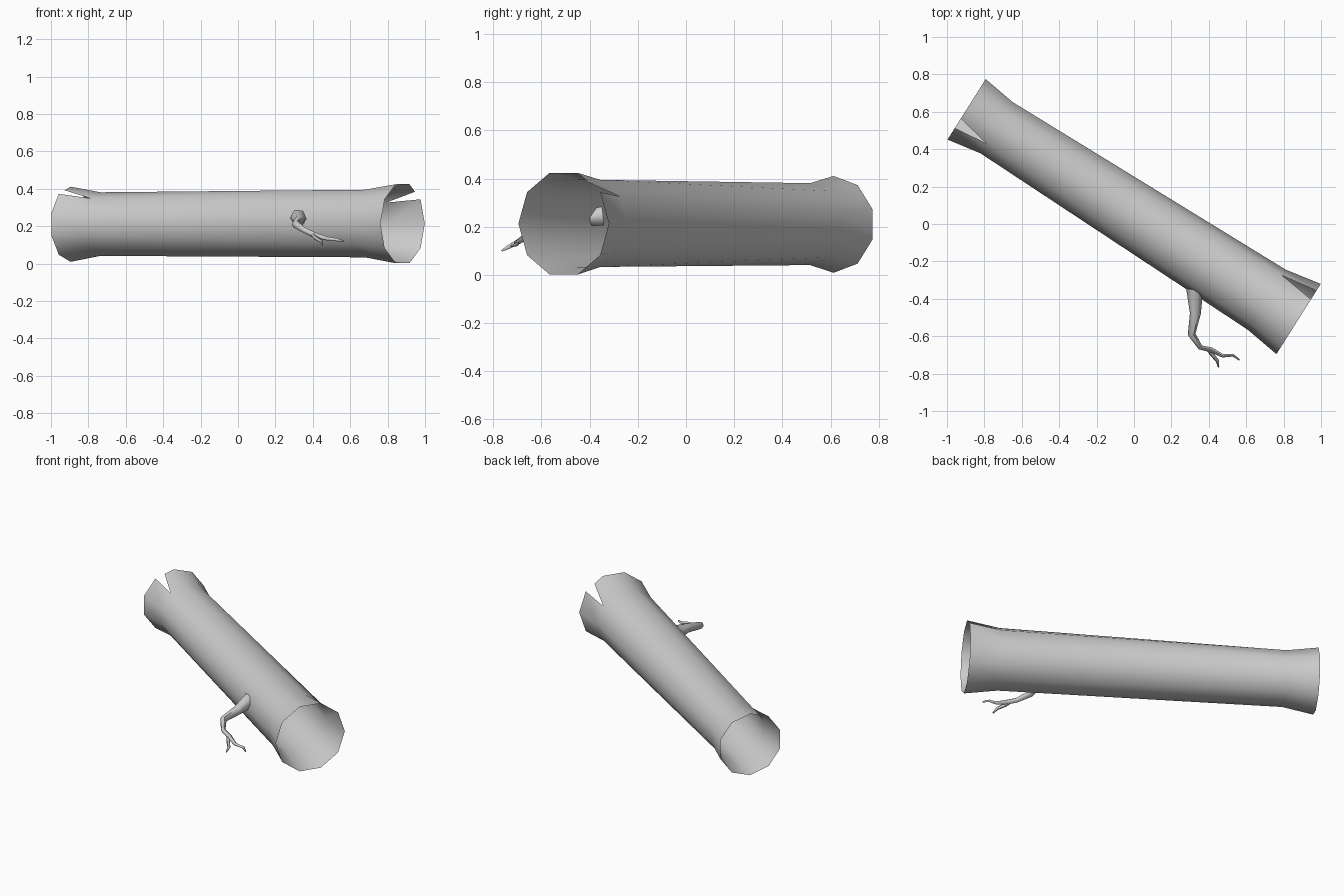
import bpy
import math
from mathutils import Vector

cube = bpy.data.objects.get("Cube")
if cube:
    bpy.data.objects.remove(cube, do_unlink=True)

bark = bpy.data.materials.new("grey_bark")
bark.use_nodes = True
GREY = (0.6, 0.6, 0.6, 1)
bark.diffuse_color = GREY
bark.node_tree.nodes["Principled BSDF"].inputs["Base Color"].default_value = GREY

SIDES = 10
ACROSS = Vector((0.534, 0.846, 0))
UP = Vector((0, 0, 1))


def ring(center, radius, turn):
    """Ring of points around the log axis, turned by a share of one side."""
    angles = [math.tau * (k + turn) / SIDES for k in range(SIDES)]
    return [Vector(center) + radius * (math.cos(a) * ACROSS + math.sin(a) * UP) for a in angles]


def smooth(obj):
    bpy.ops.object.select_all(action="DESELECT")
    obj.select_set(True)
    bpy.context.view_layer.objects.active = obj
    bpy.ops.object.shade_smooth_by_angle(angle=math.radians(60))


# Hollow log: four rings, flared and split at both ends
rings = [
    ring((-0.895, 0.613, 0.21), 0.201, 0.5),
    ring((-0.735, 0.515, 0.211), 0.17, 0.5),
    ring((0.71, -0.405, 0.214), 0.19, 0),
    ring((0.88, -0.508, 0.213), 0.222, 0),
]
verts = [p for r in rings for p in r]
left_split, right_split = len(verts), len(verts) + 1
verts.append((rings[0][2] + rings[0][3]) / 2)
verts.append((rings[3][1] + rings[3][2]) / 2)

faces = []
for k in range(SIDES):
    n = (k + 1) % SIDES
    a, b, c, d = [(i * SIDES + k, i * SIDES + n) for i in range(4)]
    # Left flare, with a V-shaped split beside the top
    if k == 2:
        faces.append((a[0], left_split, b[1], b[0]))
    else:
        faces.append((a[0], a[1], b[1], b[0]))
    # Trunk, half a side of twist
    faces += [(b[0], c[1], c[0]), (b[0], b[1], c[1])]
    # Right flare, with a V-shaped split beside the top
    if k == 1:
        faces.append((c[0], c[1], d[1], right_split))
    else:
        faces.append((c[0], c[1], d[1], d[0]))

mesh = bpy.data.meshes.new("hollow_log")
mesh.from_pydata(verts, [], faces)
mesh.materials.append(bark)
log = bpy.data.objects.new("hollow_log", mesh)
bpy.context.collection.objects.link(log)
smooth(log)


# Branch and twig: tapered tubes along bent paths (x, y, z, radius)
def tapered_tube(name, path):
    curve = bpy.data.curves.new(name, "CURVE")
    curve.dimensions = "3D"
    curve.bevel_depth = 1
    curve.bevel_resolution = 1
    curve.use_fill_caps = True
    spline = curve.splines.new("POLY")
    spline.points.add(len(path) - 1)
    for point, (x, y, z, radius) in zip(spline.points, path):
        point.co = (x, y, z, 1)
        point.radius = radius
    curve.materials.append(bark)
    obj = bpy.data.objects.new(name, curve)
    bpy.context.collection.objects.link(obj)
    bpy.ops.object.select_all(action="DESELECT")
    obj.select_set(True)
    bpy.context.view_layer.objects.active = obj
    bpy.ops.object.convert(target="MESH")
    smooth(bpy.context.object)


tapered_tube("branch", [
    (0.325, -0.345, 0.245, 0.046),
    (0.328, -0.48, 0.23, 0.029),
    (0.308, -0.59, 0.21, 0.021),
    (0.355, -0.66, 0.178, 0.014),
    (0.41, -0.672, 0.152, 0.015),
    (0.475, -0.705, 0.134, 0.01),
    (0.53, -0.702, 0.127, 0.008),
    (0.565, -0.728, 0.12, 0.004),
])
tapered_tube("twig", [
    (0.4, -0.67, 0.155, 0.012),
    (0.415, -0.695, 0.138, 0.011),
    (0.447, -0.733, 0.118, 0.009),
    (0.452, -0.765, 0.1, 0.004),
])
